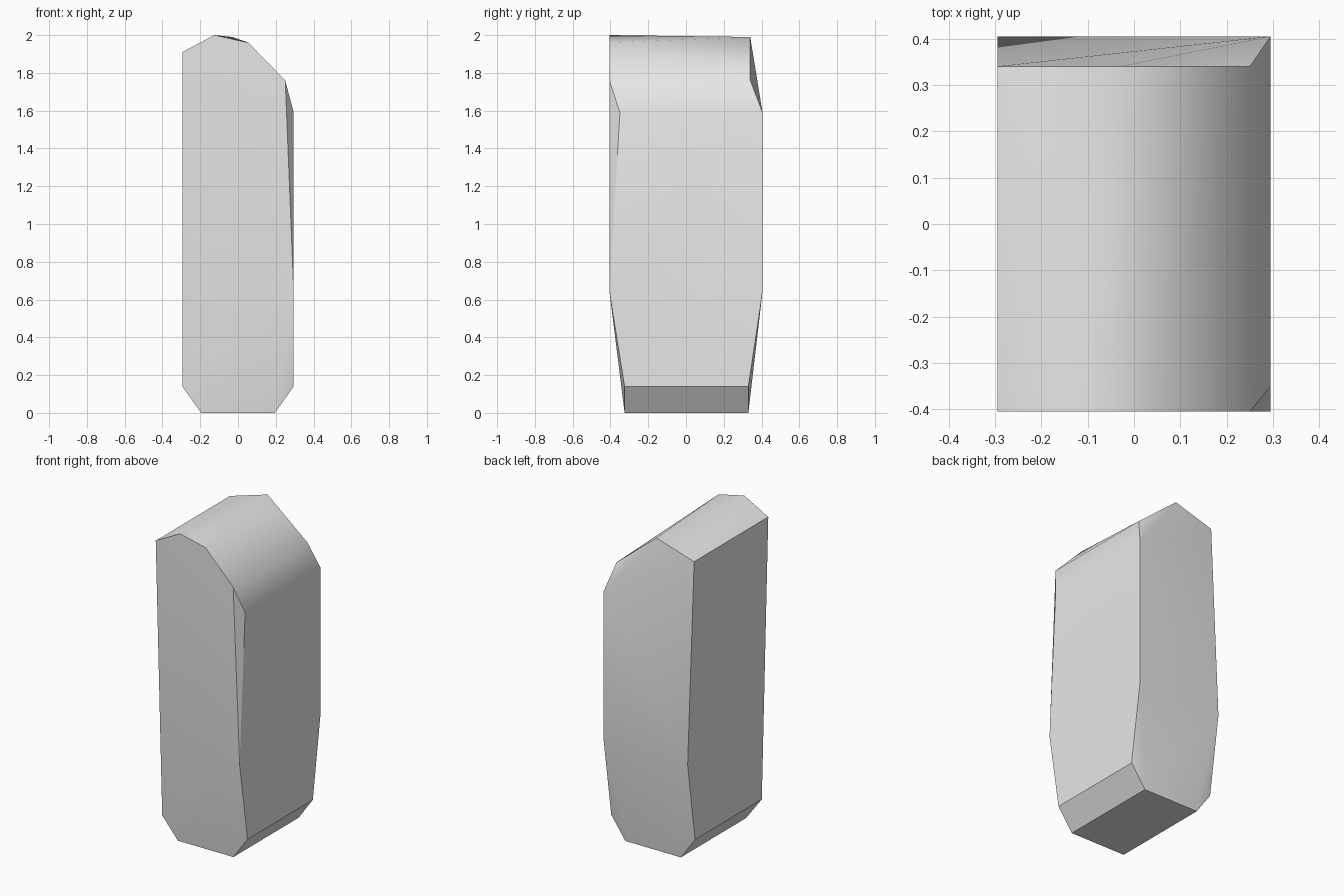
import bpy
import bmesh
import math

# Remove the default cube
cube = bpy.data.objects.get("Cube")
if cube:
    bpy.data.objects.remove(cube, do_unlink=True)

HALF_X, HALF_Y = 0.295, 0.405

# Plain grey stone
stone = bpy.data.materials.new("stone_grey")
stone.use_nodes = True
grey = (0.8, 0.8, 0.8, 1.0)
stone.diffuse_color = grey
stone.node_tree.nodes["Principled BSDF"].inputs["Base Color"].default_value = grey


def section(y, profile):
    """Place an (x, z) outline at depth y."""
    return [(x, y, z) for x, z in profile]


# Rounded top: front outline, then the shallower back outline
corners = section(-HALF_Y, [(-HALF_X, 1.91), (-0.125, 2.0), (0.055, 1.96), (0.25, 1.76)])
corners += section(0.34, [(-HALF_X, 1.91), (-0.03, 1.99), (0.25, 1.76)])

# Shoulders on the right side
corners += [(HALF_X, -0.35, 1.59), (HALF_X, HALF_Y, 1.59)]

# Widest points of the body
corners += [(HALF_X, -HALF_Y, 0.64), (HALF_X, HALF_Y, 0.64), (-HALF_X, HALF_Y, 0.64)]

# Tapered foot with chamfered ends
for side in (-1, 1):
    front = -0.34 if side < 0 else -0.325
    for y in (front, 0.33):
        corners.append((side * HALF_X, y, 0.14))
    for y in (-0.325, 0.33):
        corners.append((side * 0.195, y, 0.0))

# Wrap the corners in one faceted block
bm = bmesh.new()
for co in corners:
    bm.verts.new(co)
bmesh.ops.convex_hull(bm, input=bm.verts[:])
bmesh.ops.dissolve_limit(bm, angle_limit=math.radians(0.3),
                         verts=bm.verts[:], edges=bm.edges[:])
bmesh.ops.recalc_face_normals(bm, faces=bm.faces[:])

mesh = bpy.data.meshes.new("standing_stone")
bm.to_mesh(mesh)
bm.free()
mesh.materials.append(stone)
block = bpy.data.objects.new("standing_stone", mesh)
bpy.context.collection.objects.link(block)

# Soft shading with the sharp edges kept
bpy.ops.object.select_all(action="DESELECT")
block.select_set(True)
bpy.context.view_layer.objects.active = block
bpy.ops.object.shade_smooth_by_angle(angle=math.radians(30))
